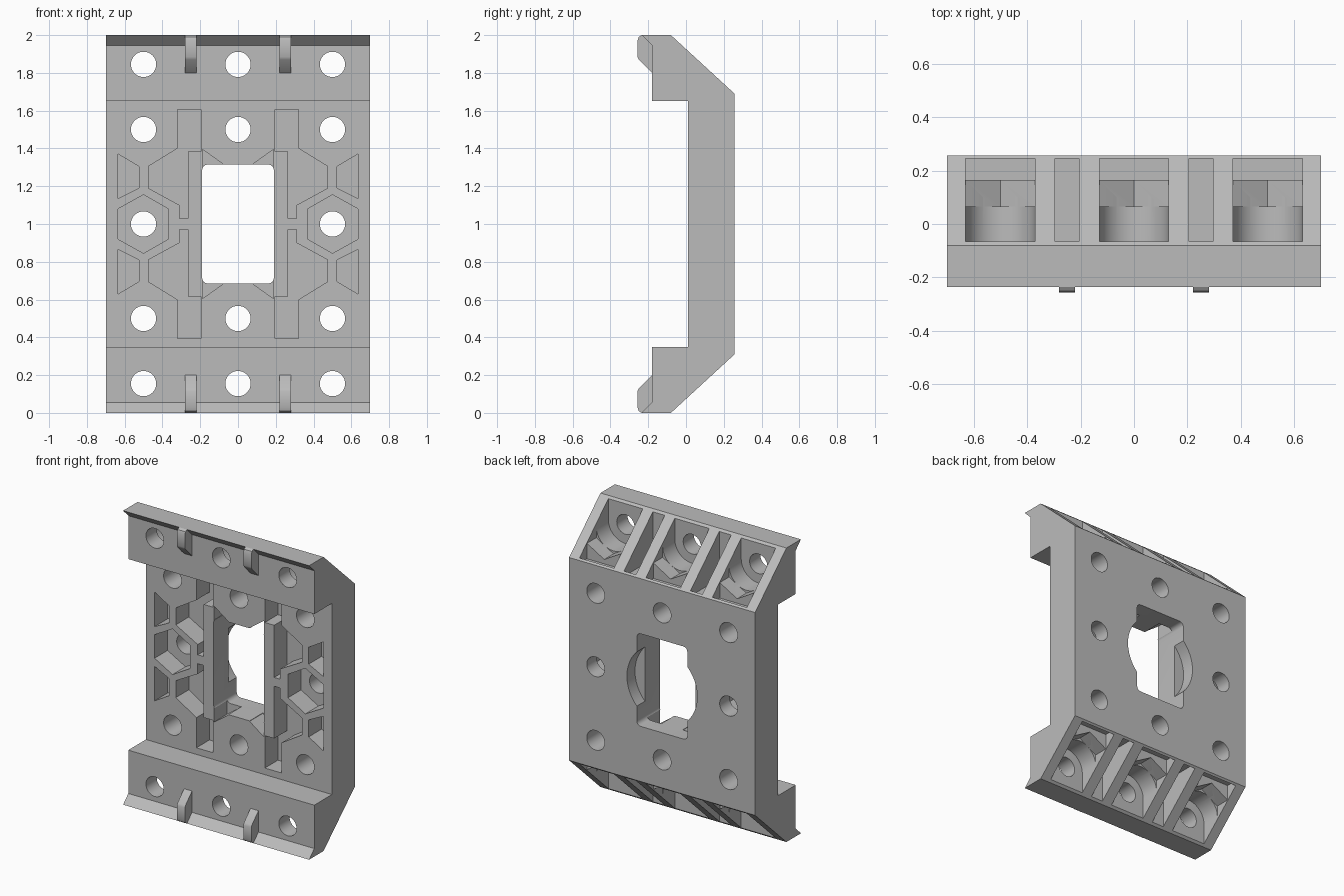
import bpy, bmesh
from math import sin, cos, pi, radians

cube = bpy.data.objects.get("Cube")
if cube:
    bpy.data.objects.remove(cube)

grey = bpy.data.materials.new("grey plastic")
grey.use_nodes = True
grey.diffuse_color = (0.5, 0.5, 0.5, 1)
grey.node_tree.nodes["Principled BSDF"].inputs["Base Color"].default_value = (0.5, 0.5, 0.5, 1)

BACK, FRONT, FLOOR = 0.257, 0.01, 0.15


def prism(name, points, axis, lo, hi):
    """Extrude an (x, z) outline along y, or a (y, z) outline along x."""
    place = (lambda a, b, d: (a, d, b)) if axis == "y" else (lambda a, b, d: (d, a, b))
    bm = bmesh.new()
    face = bm.faces.new([bm.verts.new(place(a, b, lo)) for a, b in points])
    new = bmesh.ops.extrude_face_region(bm, geom=[face])["geom"]
    shift = place(0, 0, hi - lo)
    bmesh.ops.translate(bm, verts=[v for v in new if isinstance(v, bmesh.types.BMVert)], vec=shift)
    bmesh.ops.recalc_face_normals(bm, faces=bm.faces)
    mesh = bpy.data.meshes.new(name)
    bm.to_mesh(mesh)
    bm.free()
    ob = bpy.data.objects.new(name, mesh)
    bpy.context.collection.objects.link(ob)
    mesh.materials.append(grey)
    return ob


def flip(points, sx, sz):
    return [(sx * a, 1 + sz * (b - 1)) for a, b in points]


def arc(x, z, r, start, end, n):
    return [(x + r * cos(start + (end - start) * i / n), z + r * sin(start + (end - start) * i / n))
            for i in range(n + 1)]


def circle(x, z, r, n=32):
    return arc(x, z, r, 0, 2 * pi, n)[:-1]


# Bracket body from its side profile
half = [(BACK, 1.69), (-0.08, 2), (-0.235, 2), (-0.18, 1.945), (-0.18, 1.65), (FRONT, 1.65)]
body = prism("bracket_body", half + flip(half, 1, -1)[::-1], "x", -0.7, 0.7)


def cut(points, lo, hi):
    cutter = prism("cutter", points, "y", lo, hi)
    mod = body.modifiers.new("cut", "BOOLEAN")
    mod.operation, mod.solver, mod.object = "DIFFERENCE", "EXACT", cutter
    bpy.context.view_layer.objects.active = body
    bpy.ops.object.modifier_apply(modifier=mod.name)
    bpy.data.objects.remove(cutter)


# Central window with rounded corners, and a round recess behind it
window = []
for k, (sx, sz) in enumerate([(1, 1), (-1, 1), (-1, -1), (1, -1)]):
    window += arc(sx * 0.16, 1 + sz * 0.285, 0.03, k * pi / 2, (k + 1) * pi / 2, 4)
cut(window, -0.1, 0.4)
cut(circle(0, 1, 0.265, 48), 0.17, 0.4)

# Front pockets between the ribs
inner_pocket = [(0.32, 1.605), (0.195, 1.605), (0.195, 1.385), (0.265, 1.385), (0.265, 1.03),
                (0.31, 1.03), (0.31, 1.1), (0.475, 1.19), (0.475, 1.305), (0.32, 1.4)]
outer_pocket = [(0.635, 1.37), (0.525, 1.305), (0.525, 1.19), (0.635, 1.135)]
window_notch = [(0.188, 1.395), (0.188, 1.3), (0.08, 1.3), (0.08, 1.318)]
hex_pocket = [(0.635, 1.08), (0.5, 1.155), (0.37, 1.08), (0.37, 0.92), (0.5, 0.845), (0.635, 0.92)]
for sx in (1, -1):
    for sz in (1, -1):
        for shape in (inner_pocket, outer_pocket, window_notch):
            cut(flip(shape, sx, sz), -0.1, FLOOR)
    cut(flip(hex_pocket, sx, 1), -0.1, FLOOR)

# Sloped ends: stepped screw pockets with slots between them
for sz in (1, -1):
    for x in (-0.5, 0, 0.5):
        l, r = x - 0.13, x + 0.13
        cradle = arc(x, 1.845, 0.13, pi, 2 * pi, 24) + [(r, 2.1), (l, 2.1)]
        vee = [(l, 1.77), (x, 1.695), (r, 1.77), (r, 2.1), (l, 2.1)]
        step = [(l, 1.665), (r, 1.665), (r, 2.1), (l, 2.1)]
        for shape, lo, hi in ((step, 0.165, 0.245), (vee, 0.065, 0.2), (cradle, -0.065, 0.1)):
            cut(flip(shape, 1, sz), lo, hi)
    for x in (-0.25, 0.25):
        l, r = x - 0.045, x + 0.045
        cut(flip([(l, 1.665), (r, 1.665), (r, 2.1), (l, 2.1)], 1, sz), -0.065, 0.245)

# Screw holes
for x in (-0.5, 0, 0.5):
    for z in (0.155, 0.5, 1.5, 1.845):
        cut(circle(x, z, 0.067), -0.4, 0.4)
    if x:
        cut(circle(x, 1, 0.067), -0.4, 0.4)

# Small hooks on the front lips
hook = [(-0.17, 2), (-0.235, 2), (-0.25, 1.99), (-0.257, 1.97), (-0.257, 1.885),
        (-0.25, 1.87), (-0.18, 1.8), (-0.17, 1.8)]
parts = [body]
for sz, end in ((1, "upper"), (-1, "lower")):
    for x, side in ((-0.25, "right"), (0.25, "left")):
        parts.append(prism(f"{end}_{side}_hook", flip(hook, 1, sz), "x", x - 0.03, x + 0.03))

bpy.ops.object.select_all(action="DESELECT")
for ob in parts:
    ob.select_set(True)
bpy.context.view_layer.objects.active = body
bpy.ops.object.shade_smooth_by_angle(angle=radians(28))
